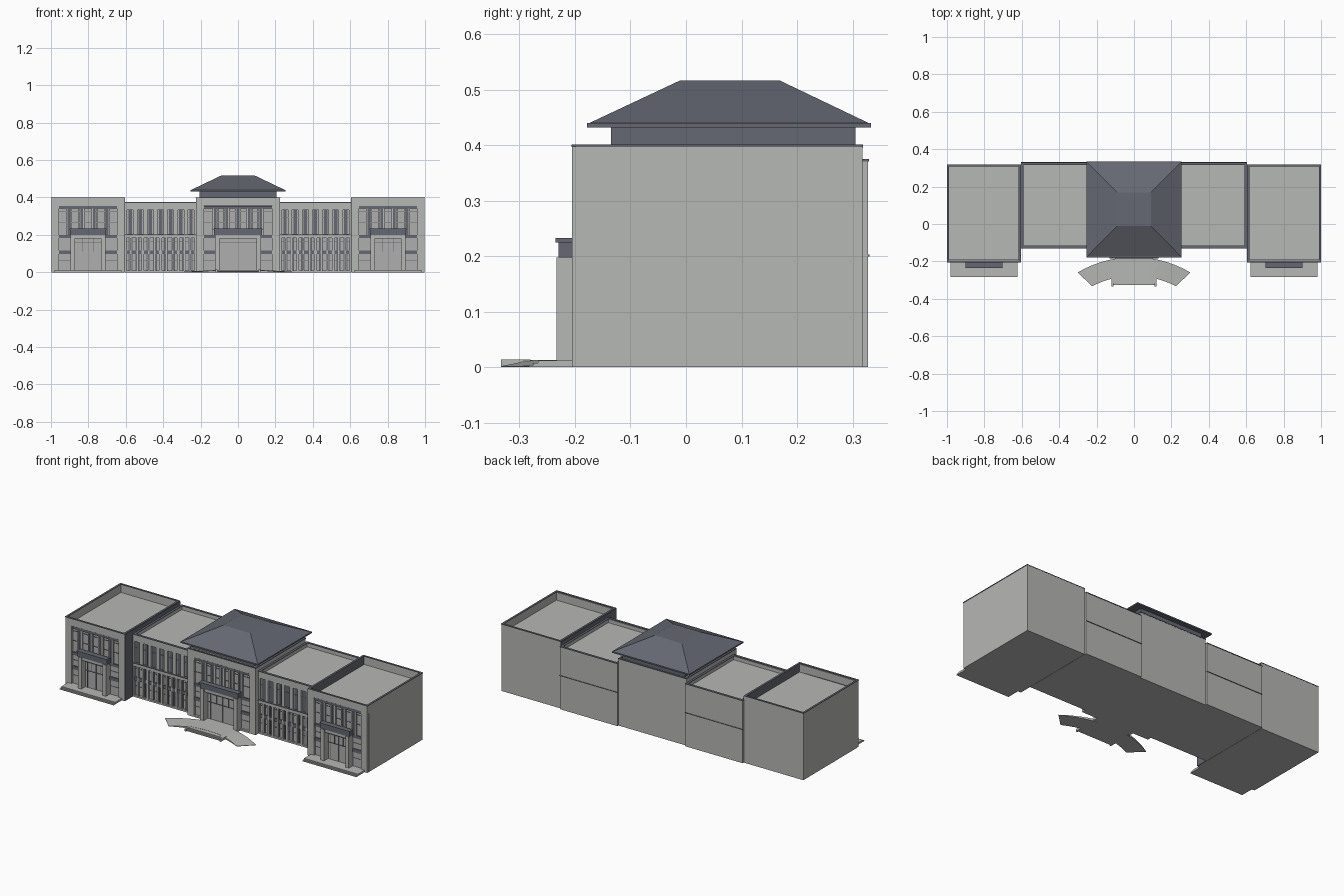
import bpy, bmesh, math

cube = bpy.data.objects.get("Cube")
if cube:
    bpy.data.objects.remove(cube, do_unlink=True)


def material(name, rgb):
    m = bpy.data.materials.new(name)
    m.use_nodes = True
    m.diffuse_color = (*rgb, 1)
    m.node_tree.nodes["Principled BSDF"].inputs["Base Color"].default_value = (*rgb, 1)
    return m


STONE = material("pale stone", (0.47, 0.48, 0.46))
SLATE = material("blue grey slate", (0.13, 0.14, 0.17))
GLASS = material("grey glass", (0.42, 0.43, 0.42))


def finish(name, bm, mat):
    bmesh.ops.recalc_face_normals(bm, faces=bm.faces)
    me = bpy.data.meshes.new(name)
    bm.to_mesh(me)
    bm.free()
    me.materials.append(mat)
    ob = bpy.data.objects.new(name, me)
    bpy.context.collection.objects.link(ob)
    return ob


def hexa(bm, low, high):
    """Solid between two four-point rings."""
    a = [bm.verts.new(p) for p in low]
    b = [bm.verts.new(p) for p in high]
    bm.faces.new(a)
    bm.faces.new(b)
    for i in range(4):
        j = (i + 1) % 4
        bm.faces.new((a[i], a[j], b[j], b[i]))


def rect(x0, x1, y0, y1, z):
    return [(x0, y0, z), (x1, y0, z), (x1, y1, z), (x0, y1, z)]


def boxes(name, mat, items):
    bm = bmesh.new()
    for x0, x1, y0, y1, z0, z1 in items:
        hexa(bm, rect(x0, x1, y0, y1, z0), rect(x0, x1, y0, y1, z1))
    return finish(name, bm, mat)


def ring(x0, x1, y0, y1, z0, z1, t):
    """Four walls around a rectangle."""
    return [(x0, x1, y0, y0 + t, z0, z1), (x0, x1, y1 - t, y1, z0, z1),
            (x0, x0 + t, y0 + t, y1 - t, z0, z1), (x1 - t, x1, y0 + t, y1 - t, z0, z1)]


def facade(name, cx, hw, ww, cw, yf, count):
    """Recessed window front with a portal and canopy."""
    back = yf + 0.015
    walls = [(cx - hw, cx + hw, yf, back, 0.357, 0.397),
             (cx - hw, cx + hw, yf, back, 0, 0.01)]
    dark = [(cx - ww, cx + ww, yf + 0.003, back, 0.34, 0.355)]
    for s in (-1, 1):
        walls.append((*sorted((cx + s * ww, cx + s * hw)), yf, back, 0.01, 0.357))
        # Portal pillar and the jamb above it
        walls.append((*sorted((cx + s * (cw - 0.03), cx + s * (cw - 0.007))), yf - 0.028, back, 0, 0.198))
        side = sorted((cx + s * (cw - 0.007), cx + s * ww))
        for z0, z1 in ((0.097, 0.117), (0.183, 0.2)):
            dark.append((*side, yf + 0.007, back, z0, z1))
        for z in (0.06, 0.15):
            dark.append((*side, yf + 0.011, back, z, z + 0.002))
    walls.append((cx - cw + 0.03, cx + cw - 0.03, yf - 0.02, back, 0.18, 0.198))
    # Upper window bars with pilasters beside them
    span = ww * 0.66
    for i in range(count):
        x = cx - span + 2 * span * i / (count - 1)
        dark.append((x - 0.007, x + 0.007, yf + 0.008, back, 0.2, 0.34))
        for s in (-1, 1):
            walls.append((x + s * 0.012 - 0.004, x + s * 0.012 + 0.004, yf + 0.004, back, 0.2, 0.34))
    for z in (0.265, 0.322):
        dark.append((cx - ww, cx + ww, yf + 0.01, back, z, z + 0.003))
    # Door frames
    door = cw - 0.03
    for i in range(5):
        x = cx - door * 0.8 + door * 0.4 * i
        dark.append((x - 0.001, x + 0.001, yf + 0.009, back, 0.11 if i % 2 else 0.012, 0.18))
    for z in (0.11, 0.16):
        dark.append((cx - door, cx + door, yf + 0.009, back, z, z + 0.002))
    boxes(name + "_front_wall", STONE, walls)
    boxes(name + "_window_frames", SLATE, dark)
    boxes(name + "_window_glass", GLASS, [(cx - ww, cx + ww, back - 0.002, back, 0.01, 0.357)])
    boxes(name + "_canopy", SLATE, [
        (cx - cw + 0.004, cx + cw - 0.004, yf - 0.025, back, 0.198, 0.225),
        (cx - cw, cx + cw, yf - 0.03, yf + 0.002, 0.225, 0.233)])


# End wings
YF, YB = -0.205, 0.318
for s, tag in ((1, "left"), (-1, "right")):
    x0, x1 = sorted((s * 0.607, s * 0.998))
    cx = s * 0.802
    boxes(tag + "_wing_body", STONE, [(x0, x1, YF + 0.015, YB, 0, 0.35)]
          + ring(x0, x1, YF + 0.007, YB, 0.35, 0.397, 0.008))
    boxes(tag + "_wing_coping", SLATE, ring(min(x0, x1) - 0.002, x1 + 0.002, YF - 0.001, YB + 0.001, 0.397, 0.401, 0.012))
    boxes(tag + "_wing_inner_wall", SLATE, [(*sorted((s * 0.603, s * 0.617)), YF + 0.001, YB - 0.001, 0.001, 0.398)])
    facade(tag + "_wing", cx, 0.195, 0.155, 0.1, YF, 4)
    boxes(tag + "_wing_steps", STONE, [
        (cx - 0.178, cx + 0.178, YF - 0.078 + 0.008 * i, YF + 0.01, 0.004 * i, 0.004 * (i + 1))
        for i in range(3)])

# Linking ranges
for s, tag in ((1, "left"), (-1, "right")):
    x0, x1 = sorted((s * 0.224, s * 0.604))
    yf, yb = -0.13, 0.328
    back = yf + 0.015
    boxes(tag + "_link_body", STONE, [(x0, x1, back, yb, 0, 0.35)]
          + ring(x0, x1, yf + 0.005, yb, 0.35, 0.371, 0.01))
    boxes(tag + "_link_coping", SLATE, ring(x0, x1, yf - 0.002, yb + 0.002, 0.371, 0.375, 0.014))
    boxes(tag + "_link_bands", SLATE, [(x0, x1, yf - 0.002, back, 0.199, 0.204),
                                       (x0, x1, yb - 0.01, yb + 0.003, 0.199, 0.203)])
    walls = [(x0, x1, yf, back, 0.333, 0.371), (x0, x1, yf, back, 0.183, 0.2), (x0, x1, yf, back, 0, 0.01)]
    dark = []
    # Upper tall windows between pilasters
    n = 7
    pitch = (x1 - x0) / n
    for i in range(n):
        x = x0 + pitch * (i + 0.5)
        dark.append((x - 0.009, x + 0.009, back - 0.004, back, 0.204, 0.333))
        dark.append((x - 0.022, x + 0.022, back - 0.005, back, 0.29, 0.292))
        for d in (-1, 1):
            walls.append((*sorted((x + d * 0.016, x + d * pitch / 2)), yf + 0.002, back, 0.2, 0.333))
    # Lower grouped windows
    n = 4
    pitch = (x1 - x0) / n
    for i in range(n):
        x = x0 + pitch * (i + 0.5)
        for d in (-1, 1):
            walls.append((*sorted((x + d * 0.04, x + d * pitch / 2)), yf, back, 0.01, 0.183))
            walls.append((x + d * 0.017 - 0.004, x + d * 0.017 + 0.004, yf + 0.004, back, 0.01, 0.183))
            dark.append((x + d * 0.026 - 0.003, x + d * 0.026 + 0.003, back - 0.006, back, 0.01, 0.183))
            dark.append((x + d * 0.01 - 0.002, x + d * 0.01 + 0.002, back - 0.006, back, 0.01, 0.183))
        dark.append((x - 0.04, x + 0.04, yf + 0.006, back, 0.097, 0.117))
        for z in (0.06, 0.165):
            dark.append((x - 0.04, x + 0.04, back - 0.005, back, z, z + 0.003))
    boxes(tag + "_link_front_wall", STONE, walls)
    boxes(tag + "_link_window_frames", SLATE, dark)
    boxes(tag + "_link_glass", GLASS, [(x0, x1, back - 0.002, back, 0.01, 0.333)])

# Central block
CF, CB, CW = -0.155, 0.318, 0.225
boxes("centre_body", STONE, [(-CW, CW, CF + 0.015, CB, 0, 0.397)])
boxes("centre_coping", SLATE, ring(-CW - 0.001, CW + 0.001, CF - 0.001, CB + 0.001, 0.396, 0.401, 0.01))
facade("centre", 0, CW, 0.183, 0.13, CF, 5)

# Clerestory under the roof
KX, K0, K1 = 0.205, -0.133, 0.303
boxes("clerestory_glass", GLASS, [(-KX, KX, K0, K1, 0.395, 0.434)])
frames = []
for z in (0.4, 0.429):
    frames += ring(-KX - 0.002, KX + 0.002, K0 - 0.002, K1 + 0.002, z, z + 0.004, 0.006)
for i in range(12):
    y = K0 + (K1 - K0) * i / 11
    x = -KX + 2 * KX * i / 11
    frames.append((-KX - 0.002, KX + 0.002, y - 0.002, y + 0.002, 0.4, 0.432))
    frames.append((x - 0.002, x + 0.002, K0 - 0.002, K1 + 0.002, 0.4, 0.432))
boxes("clerestory_frames", SLATE, frames)

# Hipped roof with a flat top
RX, R0, R1 = 0.255, -0.178, 0.333
boxes("roof_eave", SLATE, [(-RX, RX, R0, R1, 0.432, 0.44)])
bm = bmesh.new()
hexa(bm, rect(-RX + 0.004, RX - 0.004, R0 + 0.004, R1 - 0.004, 0.44), rect(-0.09, 0.09, -0.01, 0.168, 0.517))
finish("hipped_roof", bm, SLATE)

# Curved approach ramp
bm = bmesh.new()
rings = []
N = 24
for i in range(N + 1):
    t = 2 * i / N - 1
    z = 0.013 - 0.011 * max(0, (abs(t) - 0.4) / 0.6)
    a, b = math.radians(27.4) * t, math.radians(30.6) * t
    pi = (0.489 * math.sin(a), -0.767 + 0.489 * math.cos(a))
    po = (0.59 * math.sin(b), -0.767 + 0.59 * math.cos(b))
    rings.append([bm.verts.new(p) for p in ((*pi, 0), (*po, 0), (*po, z), (*pi, z))])
for a, b in zip(rings, rings[1:]):
    for k in range(4):
        m = (k + 1) % 4
        bm.faces.new((a[k], a[m], b[m], b[k]))
bm.faces.new(rings[0])
bm.faces.new(rings[-1])
finish("curved_ramp", bm, STONE)

# Entrance steps with side cheeks
steps = [(-0.115, 0.115, -0.325 + 0.01 * i, -0.25, 0.004 * i, 0.004 * (i + 1)) for i in range(3)]
for s in (-1, 1):
    steps.append((*sorted((s * 0.11, s * 0.12)), -0.333, -0.28, 0, 0.0135))
boxes("entrance_steps", STONE, steps)
boxes("centre_doorstep", STONE, [(-0.115, 0.115, -0.185, CF + 0.01, 0, 0.01)])
